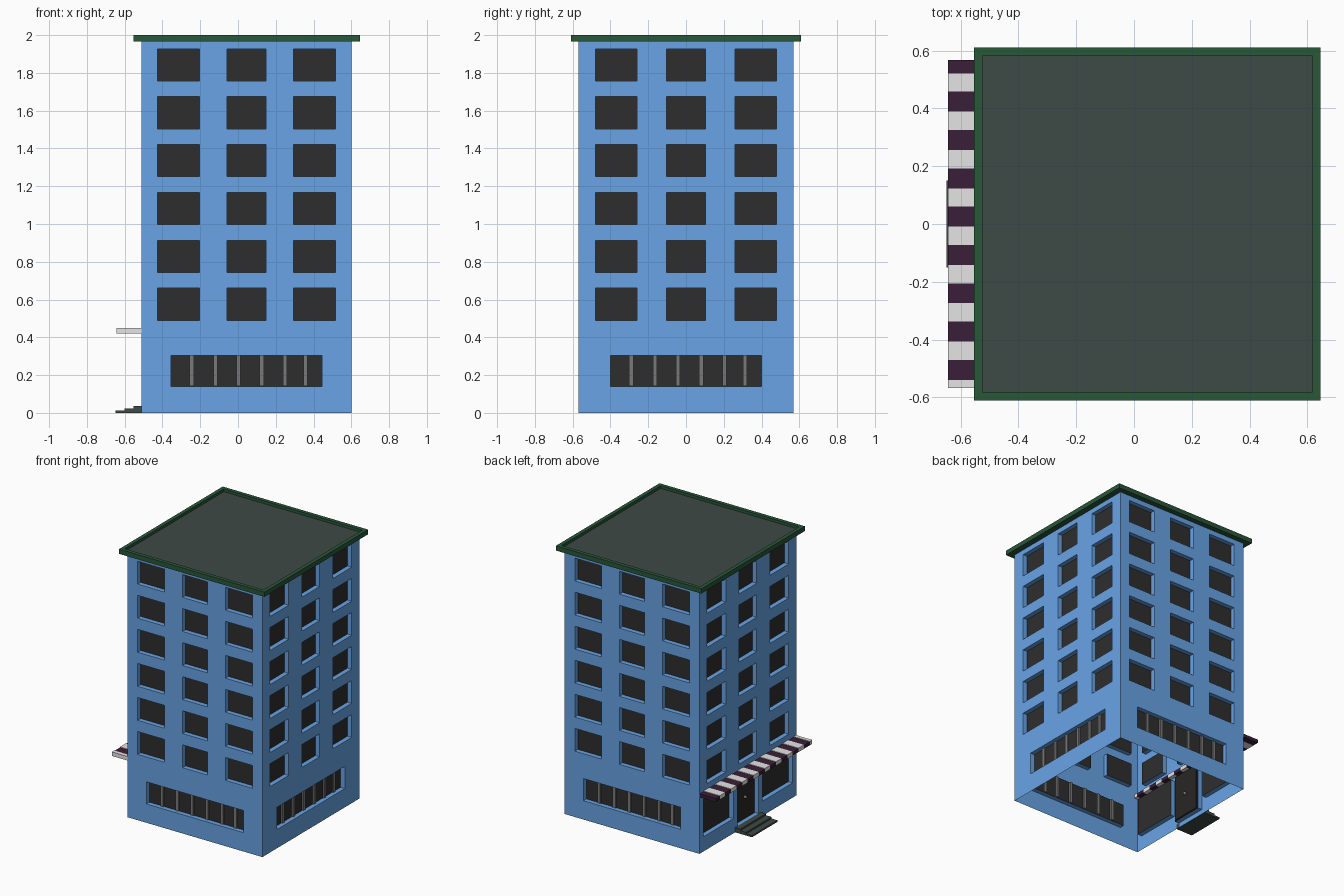
import bpy, bmesh
from mathutils import Vector

if "Cube" in bpy.data.objects:
    bpy.data.objects.remove(bpy.data.objects["Cube"])


def material(name, r, g, b):
    m = bpy.data.materials.new(name)
    m.diffuse_color = (r, g, b, 1)
    m.use_nodes = True
    m.node_tree.nodes["Principled BSDF"].inputs["Base Color"].default_value = m.diffuse_color
    return m


BLUE = material("blue_wall", 0.138, 0.37, 0.79)
DARK = material("dark_glass", 0.027, 0.027, 0.027)
GREEN = material("green_trim", 0.022, 0.095, 0.042)
DECK = material("grey_green_deck", 0.047, 0.067, 0.060)
WHITE = material("awning_white", 0.78, 0.78, 0.78)
PURPLE = material("awning_purple", 0.042, 0.013, 0.040)
GREY = material("mullion_grey", 0.19, 0.195, 0.19)
DOOR = material("door_dark", 0.022, 0.020, 0.019)

X0, X1, Y, TOP = -0.51, 0.60, 0.57, 1.967
CX = (X0 + X1) / 2
DEPTH = 0.035


def finish(bm, name, mats):
    me = bpy.data.meshes.new(name)
    bm.to_mesh(me)
    bm.free()
    for m in mats:
        me.materials.append(m)
    ob = bpy.data.objects.new(name, me)
    bpy.context.collection.objects.link(ob)
    return ob


def add_box(bm, a, b):
    """Axis-aligned box between two opposite corners."""
    lo = Vector([min(p, q) for p, q in zip(a, b)])
    hi = Vector([max(p, q) for p, q in zip(a, b)])
    vs = bmesh.ops.create_cube(bm, size=1)["verts"]
    for v in vs:
        v.co = Vector([(lo[i] + hi[i]) / 2 + v.co[i] * (hi[i] - lo[i]) for i in range(3)])


def box(name, a, b, mat):
    bm = bmesh.new()
    add_box(bm, a, b)
    return finish(bm, name, [mat])


def push(bm, faces, offset):
    """Extrude faces by an offset, drop the old faces, colour the moved ones with slot 1."""
    ret = bmesh.ops.extrude_face_region(bm, geom=faces)["geom"]
    bmesh.ops.translate(bm, vec=offset, verts=[g for g in ret if isinstance(g, bmesh.types.BMVert)])
    moved = [g for g in ret if isinstance(g, bmesh.types.BMFace)]
    bmesh.ops.delete(bm, geom=[f for f in faces if f.is_valid], context="FACES")
    for f in bm.faces:
        f.material_index = 0
    for f in moved:
        f.material_index = 1


def wall(name, centre, n, half, holes, bars=()):
    """Thin wall sheet with window cells pushed inward; bars are mullion offsets."""
    n = Vector(n)
    c = Vector(centre)
    u = Vector((0, 0, 1)).cross(n)

    def at(a, z, d=0):
        return c + u * a - n * d + Vector((0, 0, z))

    us = sorted({-half, half} | {h[i] for h in holes for i in (0, 1)})
    zs = sorted({0, TOP} | {h[i] for h in holes for i in (2, 3)})
    bm = bmesh.new()
    grid = [[bm.verts.new(at(a, z)) for z in zs] for a in us]
    panes = []
    for i in range(len(us) - 1):
        for j in range(len(zs) - 1):
            f = bm.faces.new((grid[i][j], grid[i + 1][j], grid[i + 1][j + 1], grid[i][j + 1]))
            mu, mz = (us[i] + us[i + 1]) / 2, (zs[j] + zs[j + 1]) / 2
            if any(h[0] < mu < h[1] and h[2] < mz < h[3] for h in holes):
                panes.append(f)
    push(bm, panes, -n * DEPTH)
    finish(bm, name, [BLUE, DARK])

    if bars:
        bm = bmesh.new()
        for s in bars:
            add_box(bm, at(s - 0.011, 0.142, DEPTH - 0.012), at(s + 0.011, 0.303, DEPTH + 0.012))
        finish(bm, name + "_mullions", [GREY])


def upper(inner, outer):
    """Six floors of three windows."""
    cols = [(-outer, -inner), (-0.103, 0.103), (inner, outer)]
    return [(a, b, 0.49 + 0.2535 * k, 0.66 + 0.2535 * k) for k in range(6) for a, b in cols]


# Walls
strip = [(-0.40, 0.40, 0.14, 0.305)]
bars = (-0.29, -0.165, -0.042, 0.081, 0.203, 0.313)
hx = (X1 - X0) / 2
wall("front_wall", (CX, -Y, 0), (0, -1, 0), hx, upper(0.25, 0.472) + strip, bars)
wall("back_wall", (CX, Y, 0), (0, 1, 0), hx, upper(0.25, 0.472) + strip, bars)
wall("right_wall", (X1, 0, 0), (1, 0, 0), Y, upper(0.26, 0.48) + strip, bars)
shop = [(-0.525, -0.17, 0.11, 0.39), (0.17, 0.525, 0.11, 0.39), (-0.125, 0.125, 0.035, 0.39)]
wall("entrance_wall", (X0, 0, 0), (-1, 0, 0), Y, upper(0.26, 0.48) + shop)

# Entrance door with a knob on each side
box("door", (X0 + 0.027, -0.115, 0.037), (X0 + 0.045, 0.115, 0.38), DOOR)
bm = bmesh.new()
for x in (X0 + 0.022, X0 + 0.052):
    r = bmesh.ops.create_uvsphere(bm, u_segments=12, v_segments=8, radius=0.012)
    bmesh.ops.translate(bm, vec=(x, 0.0, 0.2), verts=r["verts"])
knob = finish(bm, "door_knobs", [GREY])
for p in knob.data.polygons:
    p.use_smooth = True

# Entrance steps
bm = bmesh.new()
for k, x in enumerate((-0.648, -0.60, -0.553)):
    add_box(bm, (x, -0.15, 0.012 * k), (X0, 0.15, 0.012 * (k + 1)))
finish(bm, "entrance_steps", [DECK])

# Striped awning: alternating slabs, the end stripes cut short
white, purple = bmesh.new(), bmesh.new()
for k in range(9):
    top = 0.59 - 0.1325 * k
    p_hi, p_lo = min(top, 0.568), top - 0.069
    w_lo = max(top - 0.1325, -0.567)
    add_box(purple, (-0.643, p_lo, 0.421), (X0 + 0.03, p_hi, 0.446))
    add_box(white, (-0.643, w_lo, 0.42), (X0 + 0.03, p_lo, 0.45))
finish(white, "awning_white_stripes", [WHITE])
finish(purple, "awning_purple_stripes", [PURPLE])

# Roof slab with raised rim and sunken deck
bm = bmesh.new()
add_box(bm, (-0.553, -0.61, 1.965), (0.645, 0.61, 2.0))
bm.normal_update()
top = [f for f in bm.faces if f.normal.z > 0.9]
bmesh.ops.inset_region(bm, faces=top, thickness=0.04)
push(bm, top, Vector((0, 0, -0.02)))
finish(bm, "roof", [GREEN, DECK])
